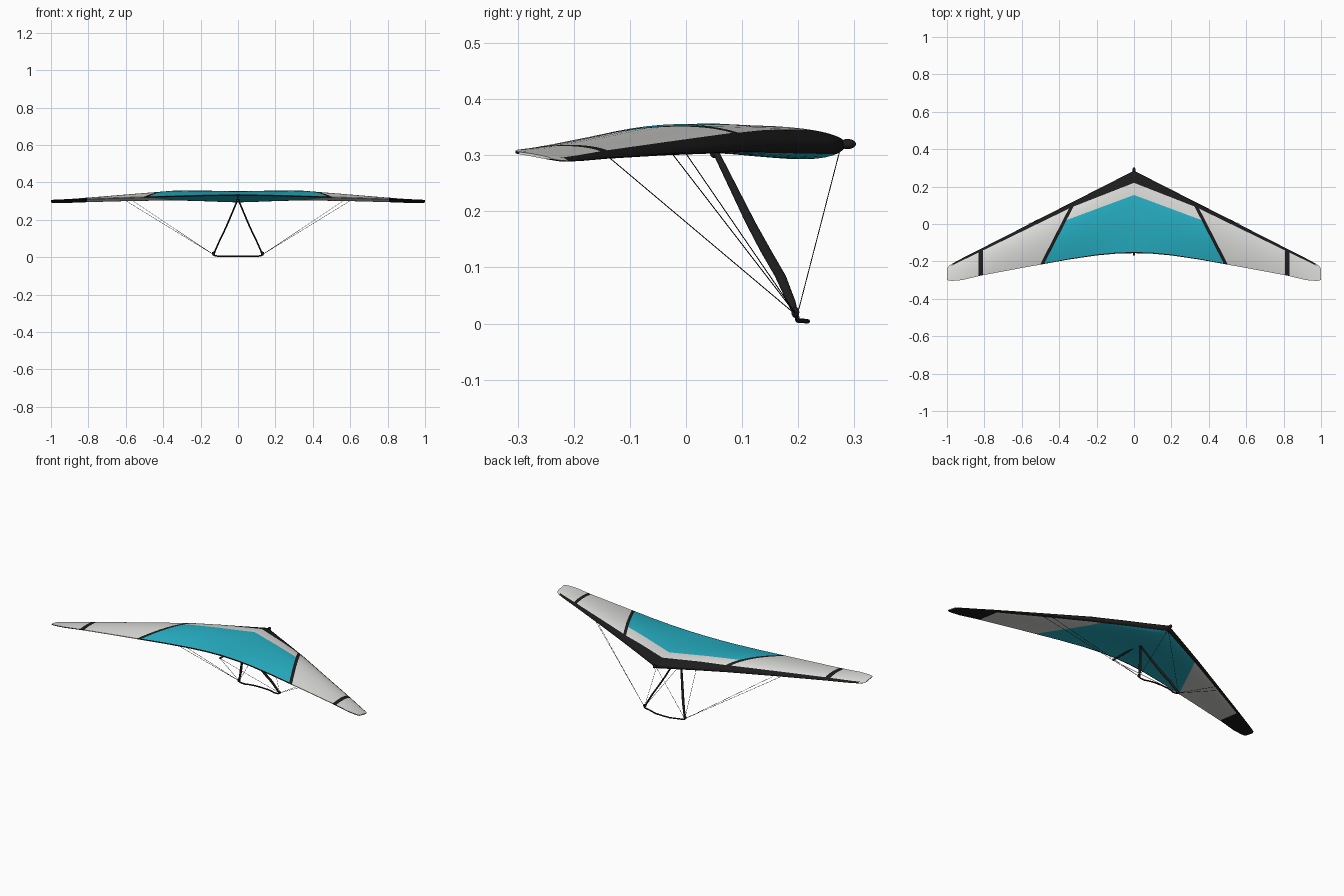
import bpy, bmesh, math

if "Cube" in bpy.data.objects:
    bpy.data.objects.remove(bpy.data.objects["Cube"])


def material(name, rgb):
    m = bpy.data.materials.new(name)
    m.diffuse_color = (*rgb, 1)
    m.use_nodes = True
    m.node_tree.nodes["Principled BSDF"].inputs["Base Color"].default_value = m.diffuse_color
    return m


WHITE = material("pale grey sailcloth", (0.71, 0.71, 0.69))
TEAL = material("teal sailcloth", (0.02, 0.44, 0.56))
BLACK = material("black sailcloth", (0.012, 0.012, 0.013))
METAL = material("dark frame", (0.012, 0.012, 0.012))


def loft(bm, rings):
    """Skin closed rings of points and cap the last one."""
    vs = [[bm.verts.new(p) for p in r] for r in rings]
    n = len(vs[0])
    for a, b in zip(vs, vs[1:]):
        for i in range(n):
            bm.faces.new((a[i], a[(i + 1) % n], b[(i + 1) % n], b[i]))
    bm.faces.new(vs[-1])
    return vs


def finish(bm, name, mats, angle=50):
    bmesh.ops.recalc_face_normals(bm, faces=bm.faces)
    me = bpy.data.meshes.new(name)
    bm.to_mesh(me)
    bm.free()
    ob = bpy.data.objects.new(name, me)
    bpy.context.collection.objects.link(ob)
    for m in mats:
        me.materials.append(m)
    bpy.ops.object.select_all(action='DESELECT')
    ob.select_set(True)
    bpy.context.view_layer.objects.active = ob
    bpy.ops.object.shade_smooth_by_angle(angle=math.radians(angle))
    return ob


def rod(name, pts, radius, sides=2):
    cu = bpy.data.curves.new(name, 'CURVE')
    cu.dimensions = '3D'
    cu.bevel_depth = radius
    cu.bevel_resolution = sides
    cu.use_fill_caps = True
    sp = cu.splines.new('POLY')
    sp.points.add(len(pts) - 1)
    for p, co in zip(sp.points, pts):
        p.co = (*co, 1)
    cu.materials.append(METAL)
    ob = bpy.data.objects.new(name, cu)
    bpy.context.collection.objects.link(ob)
    return ob


# Wing stations: x, leading y, trailing y, leading z, trailing z, upper and lower bulge
STATIONS = [
    (0.00, 0.285, -0.156, 0.320, 0.332, 0.028, 0.029),
    (0.10, 0.234, -0.159, 0.318, 0.331, 0.031, 0.024),
    (0.20, 0.183, -0.168, 0.316, 0.329, 0.035, 0.018),
    (0.35, 0.107, -0.190, 0.312, 0.325, 0.038, 0.010),
    (0.60, -0.021, -0.235, 0.304, 0.318, 0.025, 0.006),
    (0.82, -0.133, -0.276, 0.296, 0.311, 0.014, 0.004),
    (0.92, -0.184, -0.300, 0.291, 0.308, 0.009, 0.003),
    (0.97, -0.211, -0.304, 0.290, 0.306, 0.006, 0.003),
    (0.99, -0.224, -0.303, 0.291, 0.305, 0.004, 0.002),
    (1.00, -0.240, -0.298, 0.294, 0.304, 0.002, 0.002),
]
N = 16
TRAIL = 0.002   # half thickness of the blunt trailing edge
HEM = 0.985     # chord fraction where the dark trailing hem starts


def section(s):
    x, yl, yt, zl, zt, up, low = s

    def pt(t, side):
        z = zl + (zt - zl) * t + side * TRAIL * t
        if side > 0:
            z += up * math.sqrt(t) * (1 - t) / 0.385
        else:
            z -= low * math.sqrt(t) * (1 - t) ** 2 / 0.286
        return (x, yl + (yt - yl) * t, z)
    ts = [(i / N) ** 1.8 for i in range(N)] + [HEM, 1]
    return [pt(t, 1) for t in reversed(ts)] + [pt(t, -1) for t in ts[1:]]


rings = []
for a, b in zip(STATIONS, STATIONS[1:]):
    k = max(1, round((b[0] - a[0]) / 0.04))
    for j in range(k):
        rings.append(section([p + (q - p) * j / k for p, q in zip(a, b)]))
rings.append(section(STATIONS[-1]))
bm = bmesh.new()
loft(bm, rings)
bmesh.ops.recalc_face_normals(bm, faces=bm.faces)

# Colour panel seams, as plan-view lines (x0, y0, x1, y1)
EDGE_IN = (0, 0.22, 0.33, 0.091)
EDGE_OUT = (0.33, 0.091, 0.97, -0.22)
EDGE_LOW = (0, 0.268, 0.97, -0.223)
TEAL_FRONT = (0, 0.155, 0.35, 0.025)
STRIP_A = (0.320, 0.10, 0.482, -0.215)
STRIP_B = (0.339, 0.10, 0.501, -0.215)
TIP_A, TIP_B = (0.806, 0, 0.806, -1), (0.831, 0, 0.831, -1)


def side(line, p):
    """Positive where p is ahead of / outboard of the line."""
    x0, y0, x1, y1 = line
    return (x1 - x0) * (p.y - y0) - (y1 - y0) * (p.x - x0)


def trailing_y(x):
    for a, b in zip(STATIONS, STATIONS[1:]):
        if x <= b[0]:
            return a[2] + (b[2] - a[2]) * (x - a[0]) / (b[0] - a[0])
    return -0.298


for x0, y0, x1, y1 in (EDGE_IN, EDGE_OUT, EDGE_LOW, TEAL_FRONT, STRIP_A, STRIP_B, TIP_A, TIP_B):
    bmesh.ops.bisect_plane(bm, geom=bm.verts[:] + bm.edges[:] + bm.faces[:], dist=1e-6,
                           plane_co=(x0, y0, 0), plane_no=(y0 - y1, x1 - x0, 0))

for f in bm.faces:
    c = f.calc_center_median()
    inboard = side(STRIP_A, c) < 0
    hem = c.x < 0.5 and c.y < trailing_y(c.x) + 0.005
    if abs(f.normal.x) > 0.7:          # tip cap stays pale
        continue
    if hem:
        f.material_index = 2
    elif f.normal.z > 0.02:
        edge = side(EDGE_IN, c) > 0 if c.x < 0.33 else side(EDGE_OUT, c) > 0
        strip = not inboard and side(STRIP_B, c) < 0
        tip_band = 0.806 < c.x < 0.831
        if (edge and c.x < 0.98) or strip or tip_band:
            f.material_index = 2
        elif inboard and side(TEAL_FRONT, c) < 0:
            f.material_index = 1
    elif side(EDGE_LOW, c) > 0 or c.x > 0.806:
        f.material_index = 2
    elif inboard:
        f.material_index = 1

wing = finish(bm, "wing_sail", (WHITE, TEAL, BLACK))
mir = wing.modifiers.new("mirror", 'MIRROR')
mir.use_clip = True

# Keel tube and rounded nose fitting
rod("keel_tube", [(0, 0.285, 0.32), (0, -0.168, 0.322)], 0.005)


def ball(name, loc, scale):
    bm = bmesh.new()
    bmesh.ops.create_uvsphere(bm, u_segments=16, v_segments=10, radius=1)
    bmesh.ops.scale(bm, vec=scale, verts=bm.verts)
    bmesh.ops.translate(bm, vec=loc, verts=bm.verts)
    return finish(bm, name, (METAL,))


ball("nose_fitting", (0, 0.288, 0.32), (0.009, 0.015, 0.009))
ball("apex_fitting", (0, 0.051, 0.303), (0.008, 0.008, 0.008))

# Control frame: streamlined uprights, corner fittings and rigging wires on each side
UPRIGHT = [(0.0, 0.050, 0.312), (0.055, 0.115, 0.180), (0.078, 0.142, 0.130),
           (0.100, 0.168, 0.085), (0.120, 0.187, 0.040), (0.131, 0.198, 0.010)]
for s, label in ((-1, "left"), (1, "right")):
    bm = bmesh.new()
    rings = []
    for i, (x, y, z) in enumerate(UPRIGHT):
        ry = (0.006, 0.009, 0.010, 0.010, 0.008, 0.004)[i]
        rings.append([(s * x + 0.0045 * math.cos(a), y + ry * math.sin(a), z)
                      for a in (k * math.tau / 12 for k in range(12))])
    first = loft(bm, rings)[0]
    bm.faces.new(first[::-1])
    finish(bm, label + "_upright", (METAL,))
    ball(label + "_corner_fitting", (s * 0.131, 0.195, 0.020), (0.009, 0.007, 0.010))
    corner = (s * 0.131, 0.198, 0.014)
    for part, end in (("nose_wire", (0, 0.274, 0.308)),
                      ("front_side_wire", (s * 0.565, 0.0, 0.303)),
                      ("rear_side_wire", (s * 0.60, -0.024, 0.302)),
                      ("tail_wire", (0, -0.163, 0.318))):
        rod(label + "_" + part, [corner, end], 0.0009, 1)

# Curved base bar
half = [(0.131, 0.198, 0.012), (0.120, 0.198, 0.007), (0.095, 0.200, 0.005),
        (0.07, 0.209, 0.005), (0.045, 0.215, 0.004)]
rod("base_bar", [(-x, y, z) for x, y, z in half] + [(0, 0.217, 0.004)] + half[::-1], 0.004)
